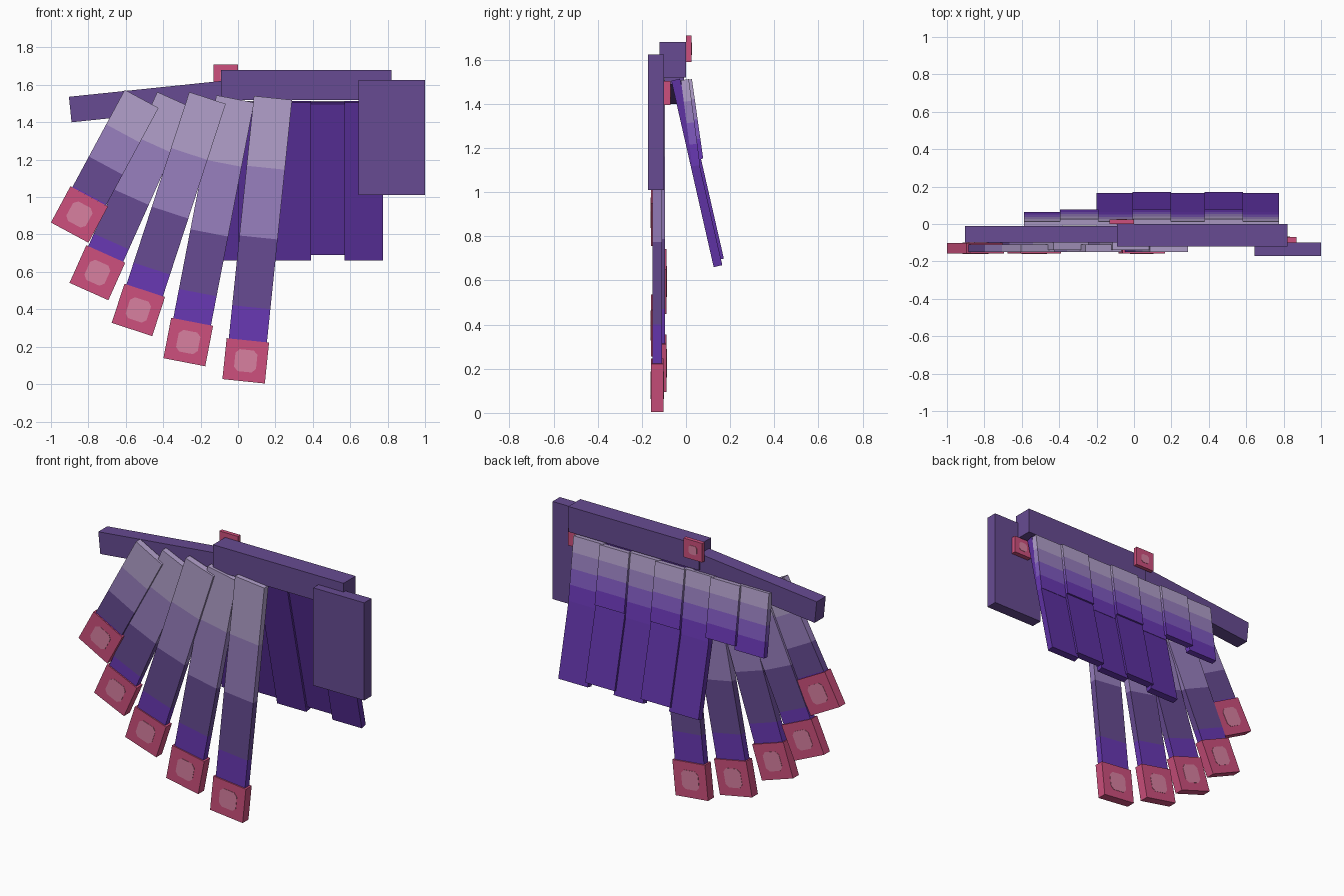
import bpy, bmesh
from mathutils import Vector

cube = bpy.data.objects.get("Cube")
if cube:
    bpy.data.objects.remove(cube, do_unlink=True)


def material(name, rgb):
    # sRGB bytes to linear values
    lin = [((c / 255 + 0.055) / 1.055) ** 2.4 for c in rgb] + [1.0]
    m = bpy.data.materials.new(name)
    m.use_nodes = True
    m.diffuse_color = lin
    m.node_tree.nodes["Principled BSDF"].inputs["Base Color"].default_value = lin
    return m


pale = material("pale lavender", (178, 160, 203))
lavender = material("lavender", (153, 128, 191))
violet = material("violet", (128, 90, 192))
vivid = material("vivid purple", (105, 56, 180))
deep = material("deep purple", (94, 50, 163))
dusk = material("dusky purple", (103, 75, 146))
pink = material("pink", (205, 80, 125))
rose = material("pale rose", (216, 128, 160))


def finish(name, bm, mats):
    bmesh.ops.recalc_face_normals(bm, faces=bm.faces)
    mesh = bpy.data.meshes.new(name)
    bm.to_mesh(mesh)
    bm.free()
    for m in mats:
        mesh.materials.append(m)
    obj = bpy.data.objects.new(name, mesh)
    bpy.context.collection.objects.link(obj)
    return obj


def strip(name, start, axis, side, width, thick, stops, mats):
    """Box swept along axis; each pair of stops bounds one colour band."""
    axis, side = axis.normalized(), side.normalized()
    normal = axis.cross(side)
    bm = bmesh.new()
    rings = []
    for s in stops:
        c = start + axis * s
        rings.append([bm.verts.new(c + side * (a * width / 2) + normal * (b * thick / 2))
                      for a, b in ((-1, -1), (1, -1), (1, 1), (-1, 1))])
    for i, (r, q) in enumerate(zip(rings, rings[1:])):
        for k in range(4):
            n = (k + 1) % 4
            bm.faces.new((r[k], r[n], q[n], q[k])).material_index = i
    bm.faces.new(rings[0])
    bm.faces.new(rings[-1]).material_index = len(mats) - 1
    return finish(name, bm, mats)


def box(name, lo, hi, mat):
    lo, hi = Vector(lo), Vector(hi)
    mid, size = (lo + hi) / 2, hi - lo
    return strip(name, Vector((lo.x, mid.y, mid.z)), Vector((1, 0, 0)), Vector((0, 1, 0)),
                 size.y, size.z, (0, size.x), [mat])


def plate(name, centre, axis, side, size, depth):
    """Rounded square plate running through a block, standing just proud of it."""
    normal = axis.cross(side)
    h, c = size / 2, size * 0.32
    outline = ((-c, -h), (c, -h), (h, -c), (h, c), (c, h), (-c, h), (-h, c), (-h, -c))
    bm = bmesh.new()
    for sign in (-1, 1):
        loops = [[bm.verts.new(centre + side * a + axis * b + normal * sign * (depth / 2 + e))
                  for a, b in outline] for e in (-0.002, 0.002)]
        bm.faces.new(loops[0])
        bm.faces.new(loops[1])
        for k in range(8):
            n = (k + 1) % 8
            bm.faces.new((loops[0][k], loops[0][n], loops[1][n], loops[1][k]))
    finish(name, bm, [rose])


# Arm bones and shoulder
box("inner_arm", (-0.09, -0.12, 1.52), (0.82, 0.0, 1.68), dusk)
arm_start, arm_end = Vector((-0.897, -0.055, 1.468)), Vector((-0.05, -0.055, 1.556))
arm_axis = arm_end - arm_start
strip("outer_arm", arm_start, arm_axis, Vector((0, 1, 0)), 0.09, 0.137,
      (0, arm_axis.length), [dusk])
box("shoulder", (0.645, -0.172, 1.01), (1.0, -0.10, 1.625), dusk)

# Joint gems
for name, lo, hi in (("wrist_gem", (-0.13, 0.0, 1.59), (0.0, 0.025, 1.71)),
                     ("shoulder_gem", (0.745, -0.10, 1.395), (0.87, -0.07, 1.505))):
    box(name, lo, hi, pink)
    mid = (Vector(lo) + Vector(hi)) / 2
    plate(name + "_inset", mid, Vector((0, 0, -1)), Vector((1, 0, 0)), 0.055, hi[1] - lo[1])

# Long fan feathers: top x, top z, tip x, tip z, band ends
fan = ((-0.515, 1.525, -0.90, 0.81, (0.21, 0.405, 0.585, 0.592)),
       (-0.338, 1.52, -0.797, 0.495, (0.265, 0.57, 0.83, 0.905)),
       (-0.163, 1.53, -0.567, 0.292, (0.315, 0.645, 0.96, 1.085)),
       (-0.015, 1.525, -0.287, 0.117, (0.35, 0.73, 1.055, 1.22)),
       (0.187, 1.53, 0.03, 0.015, (0.375, 0.75, 1.125, 1.305)))
for i, (tx, tz, bx, bz, bands) in enumerate(fan):
    y = -0.117 if i % 2 else -0.13
    top, tip = Vector((tx, y, tz)), Vector((bx, y, bz))
    axis = (tip - top).normalized()
    side = Vector((-axis.z, 0, axis.x))
    length = (tip - top).length
    strip(f"fan_feather_{i + 1}", top, axis, side, 0.205, 0.042,
          (0, *bands), [pale, lavender, dusk, vivid])
    strip(f"feather_tip_{i + 1}", top, axis, side, 0.228, 0.058,
          (length - 0.22, length), [pink])
    plate(f"tip_inset_{i + 1}", tip - axis * 0.11, axis, side, 0.118, 0.058)

# Back rows: alternate feathers sit a little further back and end higher
across = Vector((1, 0, 0))
for i in range(7):
    x = -0.485 + 0.193 * i
    back = i % 2
    dy, dz = 0.014 * back, 0.03 * back
    top, low = Vector((x, -0.005 + dy, 1.51)), Vector((x, 0.046 + dy, 1.12 + dz))
    length = (low - top).length
    strip(f"covert_feather_{i + 1}", top, low - top, across, 0.205, 0.036,
          [length * k / 4 for k in range(5)], [pale, lavender, violet, vivid])
    if i >= 2:
        top, low = Vector((x, -0.047 + dy, 1.51 - dz / 4)), Vector((x, 0.145 + dy / 2, 0.665 + dz))
        strip(f"rear_feather_{i - 1}", top, low - top, across, 0.205, 0.04,
              (0, (low - top).length), [deep])
